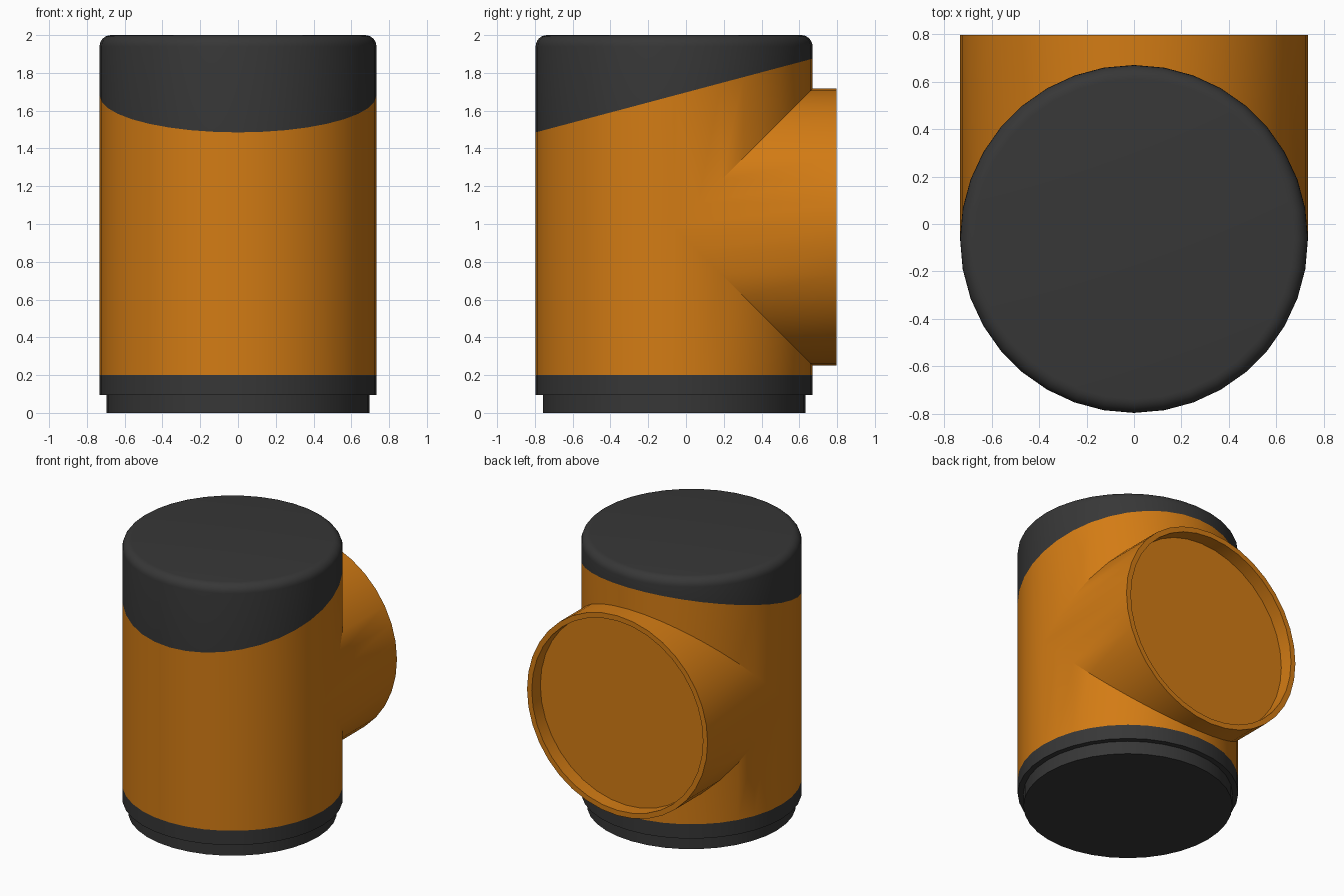
import bpy, bmesh
from math import sin, cos, tan, pi, radians
from mathutils import Vector

SEG = 36
R, R_IN = 0.733, 0.695      # pipe radius and stepped-in radius
YC, ZC = -0.063, 0.984      # upright pipe axis, branch axis height
Y_END = 0.796               # open end of the branch
SLANT = Vector((0, -tan(radians(14.9)), 1)).normalized()
SLANT_AT = Vector((0, YC, 1.68))

cube = bpy.data.objects.get("Cube")
if cube:
    bpy.data.objects.remove(cube, do_unlink=True)


def material(name, rgb):
    m = bpy.data.materials.new(name)
    m.use_nodes = True
    m.diffuse_color = (*rgb, 1)
    m.node_tree.nodes["Principled BSDF"].inputs["Base Color"].default_value = (*rgb, 1)
    return m


orange = material("orange", (0.65, 0.2, 0.007))
charcoal = material("charcoal", (0.038, 0.038, 0.038))


def ring(bm, place):
    return [bm.verts.new(place(cos(2 * pi * i / SEG), sin(2 * pi * i / SEG)))
            for i in range(SEG)]


def bridge(bm, rings):
    for a, b in zip(rings, rings[1:]):
        for i in range(SEG):
            j = (i + 1) % SEG
            bm.faces.new((a[i], a[j], b[j], b[i]))


def lathe(bm, profile):
    """Rings of (radius, height) around the upright axis."""
    rings = [ring(bm, lambda c, s: (r * c, YC + r * s, z)) for r, z in profile]
    bridge(bm, rings)
    return rings


def cut(bm, faces, co, no, **kw):
    geom = set(faces)
    for f in faces:
        geom.update(f.edges)
        geom.update(f.verts)
    bmesh.ops.bisect_plane(bm, geom=list(geom), dist=1e-5, plane_co=co, plane_no=no, **kw)


def finish(bm, name, mat):
    bmesh.ops.remove_doubles(bm, verts=bm.verts[:], dist=1e-4)
    bmesh.ops.recalc_face_normals(bm, faces=bm.faces[:])
    me = bpy.data.meshes.new(name)
    bm.to_mesh(me)
    bm.free()
    me.materials.append(mat)
    ob = bpy.data.objects.new(name, me)
    bpy.context.collection.objects.link(ob)
    bpy.ops.object.select_all(action="DESELECT")
    ob.select_set(True)
    bpy.context.view_layer.objects.active = ob
    bpy.ops.object.shade_smooth_by_angle(angle=radians(30))


# Tee body: upright pipe trimmed by the slanted plane, with the branch opening cut out
bm = bmesh.new()
lathe(bm, [(R, 0.2), (R, 1.95)])
cut(bm, bm.faces[:], SLANT_AT, SLANT, clear_outer=True)
for side in (1, -1):
    back = [f for f in bm.faces if f.calc_center_median().y > YC]
    cut(bm, back, (0, YC, ZC), (0, 1, side))
opening = []
for f in bm.faces:
    c = f.calc_center_median()
    if c.y - YC > abs(c.z - ZC):
        opening.append(f)
bmesh.ops.delete(bm, geom=opening, context="FACES")

# Branch: mitred start, plain rim and recessed closing disc
rings = [ring(bm, lambda c, s: (R * c, YC + R * abs(s), ZC + R * s))]
for r, y in ((R, Y_END), (R_IN, Y_END), (R_IN, Y_END - 0.1)):
    rings.append(ring(bm, lambda c, s: (r * c, y, ZC + r * s)))
bridge(bm, rings)
bm.faces.new(rings[-1])
finish(bm, "tee_body", orange)

# Top cap with a rounded edge, trimmed by the same slanted plane
bm = bmesh.new()
B = 0.06
edge = [(R - B + B * cos(a), 2 - B + B * sin(a))
        for a in (i * pi / 12 for i in range(7))]
rings = lathe(bm, [(R, 1.3)] + edge)
bm.faces.new(rings[-1])
cut(bm, bm.faces[:], SLANT_AT, SLANT, clear_inner=True)
finish(bm, "top_cap", charcoal)

# Bottom collar with a stepped-in foot
bm = bmesh.new()
rings = lathe(bm, [(R_IN, 0), (R_IN, 0.095), (R, 0.095), (R, 0.2)])
bm.faces.new(rings[0])
finish(bm, "bottom_collar", charcoal)
